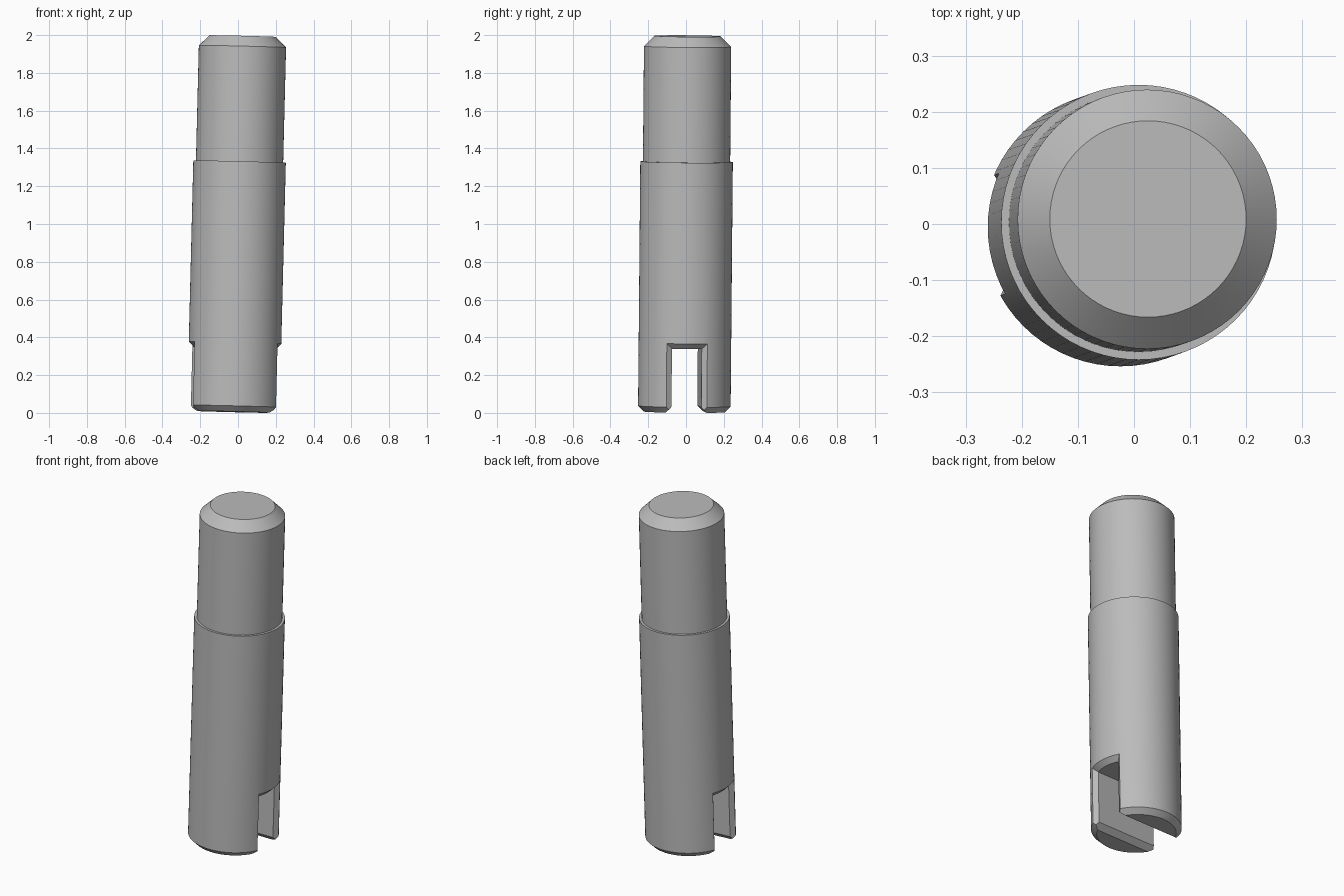
import bpy, bmesh, math
from mathutils import Matrix, Vector

old = bpy.data.objects.get("Cube")
if old:
    bpy.data.objects.remove(old, do_unlink=True)

BODY_R, NECK_R, LENGTH = 0.245, 0.231, 1.99
SLOT_HALF, SLOT_TOP, CHAMFER = 0.079, 0.338, 0.028


def finish(bm, name):
    bmesh.ops.recalc_face_normals(bm, faces=bm.faces)
    mesh = bpy.data.meshes.new(name)
    bm.to_mesh(mesh)
    bm.free()
    obj = bpy.data.objects.new(name, mesh)
    bpy.context.collection.objects.link(obj)
    return obj


def lathe(name, profile, steps=72):
    bm = bmesh.new()
    verts = [bm.verts.new((r, 0, z)) for r, z in profile]
    edges = [bm.edges.new(pair) for pair in zip(verts, verts[1:])]
    bmesh.ops.spin(bm, geom=verts + edges, axis=(0, 0, 1), cent=(0, 0, 0),
                   angle=math.tau, steps=steps, use_duplicate=False)
    bmesh.ops.remove_doubles(bm, verts=bm.verts, dist=1e-5)
    # flat round end caps
    bmesh.ops.holes_fill(bm, edges=[e for e in bm.edges if e.is_boundary], sides=0)
    return finish(bm, name)


def loft(name, sections):
    bm = bmesh.new()
    rings = [[bm.verts.new(p) for p in s] for s in sections]
    n = len(rings[0])
    for a, b in zip(rings, rings[1:]):
        for i in range(n):
            j = (i + 1) % n
            bm.faces.new((a[i], a[j], b[j], b[i]))
    for ring in (rings[0], rings[-1]):
        bm.faces.new(ring)
    bmesh.ops.triangulate(bm, faces=bm.faces)
    return finish(bm, name)


def slot_section(side, grow):
    # arch outline wrapped on a cylinder, growing outward to flare the mouth
    radius = BODY_R - CHAMFER + grow
    half, top, count = SLOT_HALF + grow, SLOT_TOP + grow, 12
    ys = [half * (2 * i / count - 1) for i in range(count + 1)]
    outline = [(y, top) for y in ys] + [(y, -0.1) for y in reversed(ys)]
    return [(side * math.sqrt(radius ** 2 - y * y), y, z) for y, z in outline]


# Stepped pin with chamfered ends
pin = lathe("slotted_stepped_pin", [
    (BODY_R - 0.03, 0), (BODY_R, 0.03), (BODY_R, 1.325),
    (NECK_R, 1.325), (NECK_R, LENGTH - 0.055), (0.175, LENGTH)])

# Slot with flared mouths, and a wedge that chamfers the prong tips
slot = loft("slot_cutter", [slot_section(s, g) for s, g in
                            ((-1, 0.06), (-1, 0), (1, 0), (1, 0.06))])
reach = SLOT_HALF + 0.03
wedge = loft("tip_cutter", [
    [(x, -reach - 0.05, -0.05), (x, 0, reach), (x, reach + 0.05, -0.05)]
    for x in (-0.4, 0.4)])

yaw = Matrix.Rotation(math.radians(3), 4, 'Z')
bpy.context.view_layer.objects.active = pin
for cutter in (slot, wedge):
    cutter.data.transform(yaw)
    cutter.hide_render = True
    mod = pin.modifiers.new("cut", 'BOOLEAN')
    mod.operation, mod.solver, mod.object = 'DIFFERENCE', 'EXACT', cutter
    bpy.ops.object.modifier_apply(modifier=mod.name)
    bpy.data.objects.remove(cutter, do_unlink=True)

# Slight lean of the whole pin
axis = Vector((0.025, 0.009, 1))
lean = Vector((0, 0, 1)).rotation_difference(axis).to_matrix().to_4x4()
pin.data.transform(lean @ Matrix.Translation((0, 0, -LENGTH / 2)))
lowest = min(v.co.z for v in pin.data.vertices)
pin.data.transform(Matrix.Translation((0, 0, -lowest)))

# Plain steel grey
steel = bpy.data.materials.new("steel_grey")
steel.use_nodes = True
grey = (0.5, 0.5, 0.5, 1)
steel.diffuse_color = grey
steel.node_tree.nodes["Principled BSDF"].inputs["Base Color"].default_value = grey
pin.data.materials.clear()
pin.data.materials.append(steel)

pin.select_set(True)
bpy.ops.object.shade_smooth_by_angle(angle=math.radians(25))
